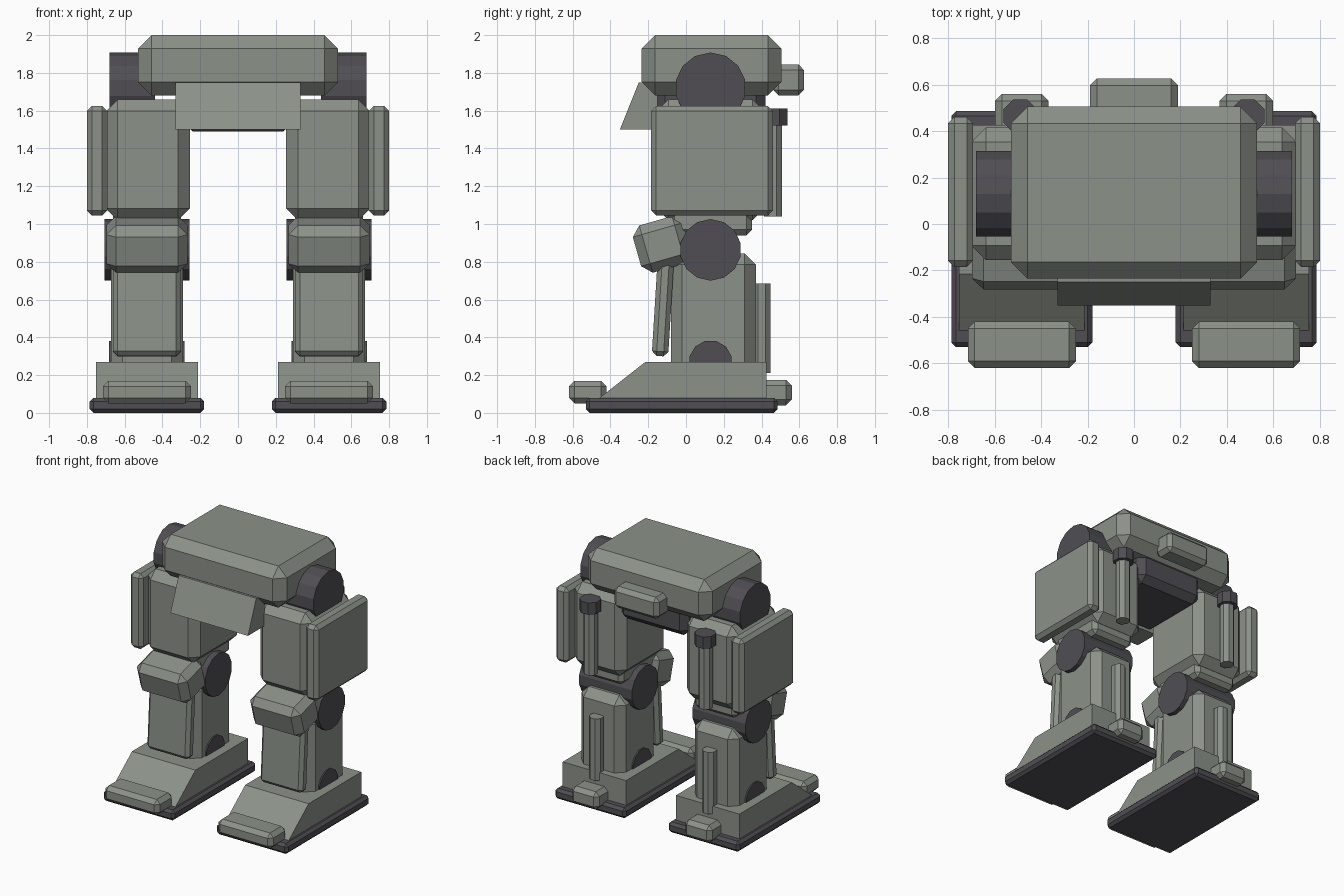
import bpy, bmesh, math
from mathutils import Matrix, Vector

cube = bpy.data.objects.get("Cube")
if cube:
    bpy.data.objects.remove(cube, do_unlink=True)


def material(name, color):
    mat = bpy.data.materials.new(name)
    mat.use_nodes = True
    mat.diffuse_color = (*color, 1)
    shader = next(n for n in mat.node_tree.nodes if n.type == 'BSDF_PRINCIPLED')
    shader.inputs["Base Color"].default_value = (*color, 1)
    shader.inputs["Roughness"].default_value = 0.8
    return mat


ARMOR = material("grey_green_armor", (0.26, 0.285, 0.25))
DARK = material("dark_joint_metal", (0.08, 0.076, 0.088))


def finish(name, bm, mat):
    bmesh.ops.recalc_face_normals(bm, faces=bm.faces)
    mesh = bpy.data.meshes.new(name)
    bm.to_mesh(mesh)
    bm.free()
    mesh.materials.append(mat)
    obj = bpy.data.objects.new(name, mesh)
    bpy.context.collection.objects.link(obj)
    return obj


def box(name, x, y, z, mat=ARMOR, chamfer=0.03, tilt=0):
    """Chamfered box from (min, max) ranges, tilted about its own x axis."""
    lo, hi = Vector((x[0], y[0], z[0])), Vector((x[1], y[1], z[1]))
    bm = bmesh.new()
    bmesh.ops.create_cube(bm, size=1)
    bmesh.ops.scale(bm, vec=hi - lo, verts=bm.verts)
    bmesh.ops.bevel(bm, geom=bm.edges[:], offset=chamfer, segments=1,
                    profile=0.5, affect='EDGES')
    place = Matrix.Translation((lo + hi) / 2) @ Matrix.Rotation(math.radians(tilt), 4, 'X')
    bm.transform(place)
    return finish(name, bm, mat)


def cylinder(name, center, radius, length, sides, axis='Z', mat=DARK):
    bm = bmesh.new()
    bmesh.ops.create_cone(bm, cap_ends=True, segments=sides, radius1=radius,
                          radius2=radius, depth=length)
    # Turn half a step so that flats face outward
    turn = Matrix.Rotation(math.pi / sides, 4, 'Z')
    if axis == 'X':
        turn = Matrix.Rotation(math.pi / 2, 4, 'Y') @ turn
    bm.transform(Matrix.Translation(center) @ turn)
    return finish(name, bm, mat)


def prism(name, profile, x, mat=ARMOR):
    """Side profile of (y, z) points extruded across x."""
    bm = bmesh.new()
    face = bm.faces.new([bm.verts.new((x[0], y, z)) for y, z in profile])
    grown = bmesh.ops.extrude_face_region(bm, geom=[face])["geom"]
    bmesh.ops.translate(bm, vec=(x[1] - x[0], 0, 0),
                        verts=[v for v in grown if isinstance(v, bmesh.types.BMVert)])
    return finish(name, bm, mat)


# Hips
box("pelvis", (-0.53, 0.53), (-0.235, 0.505), (1.68, 2.0), chamfer=0.072)
box("pelvis_core", (-0.29, 0.29), (-0.16, 0.42), (1.49, 1.75), DARK, 0.05)
box("rear_pelvis_box", (-0.19, 0.19), (0.46, 0.625), (1.68, 1.845))
prism("front_skirt", [(-0.25, 1.75), (-0.35, 1.50), (-0.15, 1.50), (-0.15, 1.75)],
      (-0.33, 0.33))


def leg(side):
    made = []
    add = made.append
    mid = 0.482

    def wide(half):
        return (mid - half, mid + half)

    # Hip and thigh
    add(cylinder("hip_joint", (0.56, 0.13, 1.72), 0.188, 0.24, 14, 'X'))
    add(box("thigh", (0.255, 0.70), (-0.155, 0.415), (1.02, 1.66), chamfer=0.063))
    add(box("thigh_side_armor", (0.692, 0.80), (-0.185, 0.46), (1.045, 1.625), chamfer=0.027))
    add(cylinder("thigh_piston", (0.49, 0.46, 1.30), 0.052, 0.52, 8, mat=ARMOR))
    add(cylinder("thigh_piston_cap", (0.49, 0.465, 1.567), 0.077, 0.09, 8))

    # Knee
    add(box("knee_neck", wide(0.18), (-0.09, 0.35), (0.94, 1.08)))
    add(cylinder("knee_joint", (mid, 0.13, 0.863), 0.163, 0.45, 14, 'X'))
    add(box("knee_pad", wide(0.215), (-0.265, 0.015), (0.762, 1.022), chamfer=0.05, tilt=16))

    # Shin
    add(box("shin", wide(0.19), (-0.08, 0.37), (0.20, 0.845), chamfer=0.06))
    add(box("shin_guard", wide(0.18), (-0.165, -0.078), (0.30, 0.84), chamfer=0.025, tilt=-3.5))
    add(cylinder("calf_rod", (mid, 0.40, 0.448), 0.052, 0.475, 8, mat=ARMOR))

    # Ankle and foot
    add(cylinder("ankle_joint", (mid, 0.13, 0.27), 0.115, 0.40, 12, 'X'))
    add(prism("foot", [(-0.47, 0.07), (-0.215, 0.27), (0.425, 0.27), (0.425, 0.07)],
              wide(0.27)))
    add(box("sole", wide(0.303), (-0.53, 0.485), (0, 0.08), DARK, 0.02))
    add(box("toe_cap", wide(0.233), (-0.62, -0.42), (0.05, 0.17)))
    add(box("heel_box", wide(0.115), (0.36, 0.56), (0.04, 0.175)))

    for obj in made:
        obj.name = side + "_" + obj.name
        if side == "right":
            obj.data.transform(Matrix.Scale(-1, 4, (1, 0, 0)))
            obj.data.flip_normals()


for side in ("left", "right"):
    leg(side)
